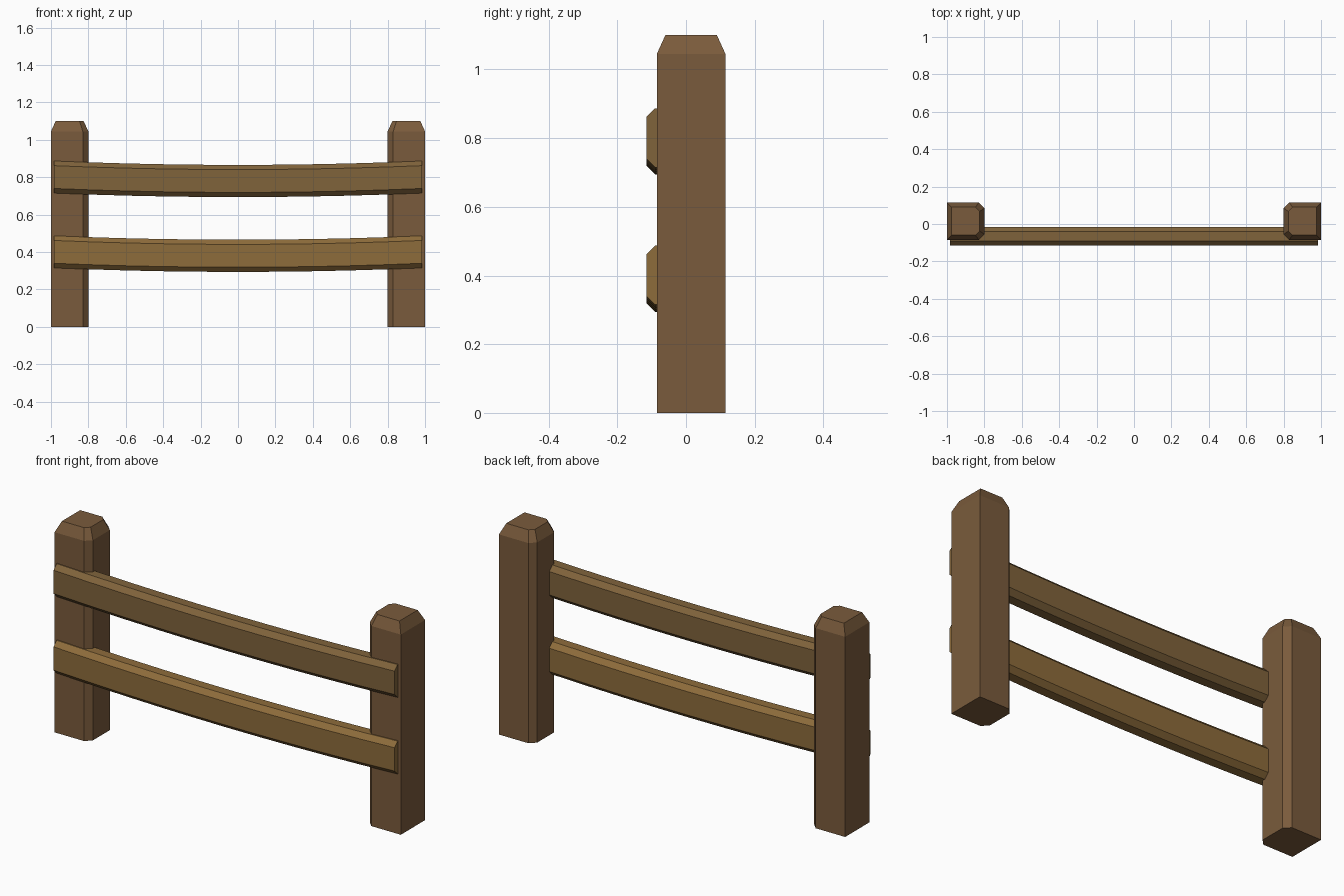
import bpy, bmesh

if "Cube" in bpy.data.objects:
    bpy.data.objects.remove(bpy.data.objects["Cube"])


def material(name, rgb):
    m = bpy.data.materials.new(name)
    m.diffuse_color = (*rgb, 1)
    m.use_nodes = True
    m.node_tree.nodes["Principled BSDF"].inputs["Base Color"].default_value = m.diffuse_color
    return m


def loft(name, rings, mat):
    """Skin a list of equal-length closed rings and cap both ends."""
    bm = bmesh.new()
    vs = [[bm.verts.new(p) for p in ring] for ring in rings]
    n = len(rings[0])
    for a, b in zip(vs, vs[1:]):
        for i in range(n):
            j = (i + 1) % n
            bm.faces.new((a[i], a[j], b[j], b[i]))
    bm.faces.new(vs[0])
    bm.faces.new(vs[-1])
    bmesh.ops.recalc_face_normals(bm, faces=bm.faces)
    me = bpy.data.meshes.new(name)
    bm.to_mesh(me)
    bm.free()
    me.materials.append(mat)
    ob = bpy.data.objects.new(name, me)
    bpy.context.collection.objects.link(ob)
    return ob


post_wood = material("post_wood", (0.195, 0.105, 0.045))
upper_wood = material("upper_rail_wood", (0.215, 0.125, 0.044))
lower_wood = material("lower_rail_wood", (0.27, 0.15, 0.044))

# Posts: square section with the two inner edges chamfered, tapered top
C = 0.03
section = [(-0.1, -0.1), (0.1 - C, -0.1), (0.1, -0.1 + C),
           (0.1, 0.1 - C), (0.1 - C, 0.1), (-0.1, 0.1)]
for name, side in (("left_post", 1), ("right_post", -1)):
    rings = [[(side * (x * s - 0.9), y * s + 0.015, z) for x, y in section]
             for z, s in ((0, 1), (1.045, 1), (1.1, 0.75))]
    loft(name, rings, post_wood)

# Rails: chamfered planks that sag towards the middle
HALF, SAG, STEPS = 0.985, 0.021, 10
HY, HZ, B = 0.05, 0.086, 0.025
plank = [(-HY, -HZ + B), (-HY + B, -HZ), (HY - B, -HZ), (HY, -HZ + B),
         (HY, HZ - B), (HY - B, HZ), (-HY + B, HZ), (-HY, HZ - B)]
for name, height, mat in (("upper_rail", 0.78, upper_wood),
                          ("lower_rail", 0.38, lower_wood)):
    rings = []
    for i in range(STEPS + 1):
        t = 2 * i / STEPS - 1
        rings.append([(t * HALF, y - 0.065, height + z + SAG * t * t)
                      for y, z in plank])
    loft(name, rings, mat)
